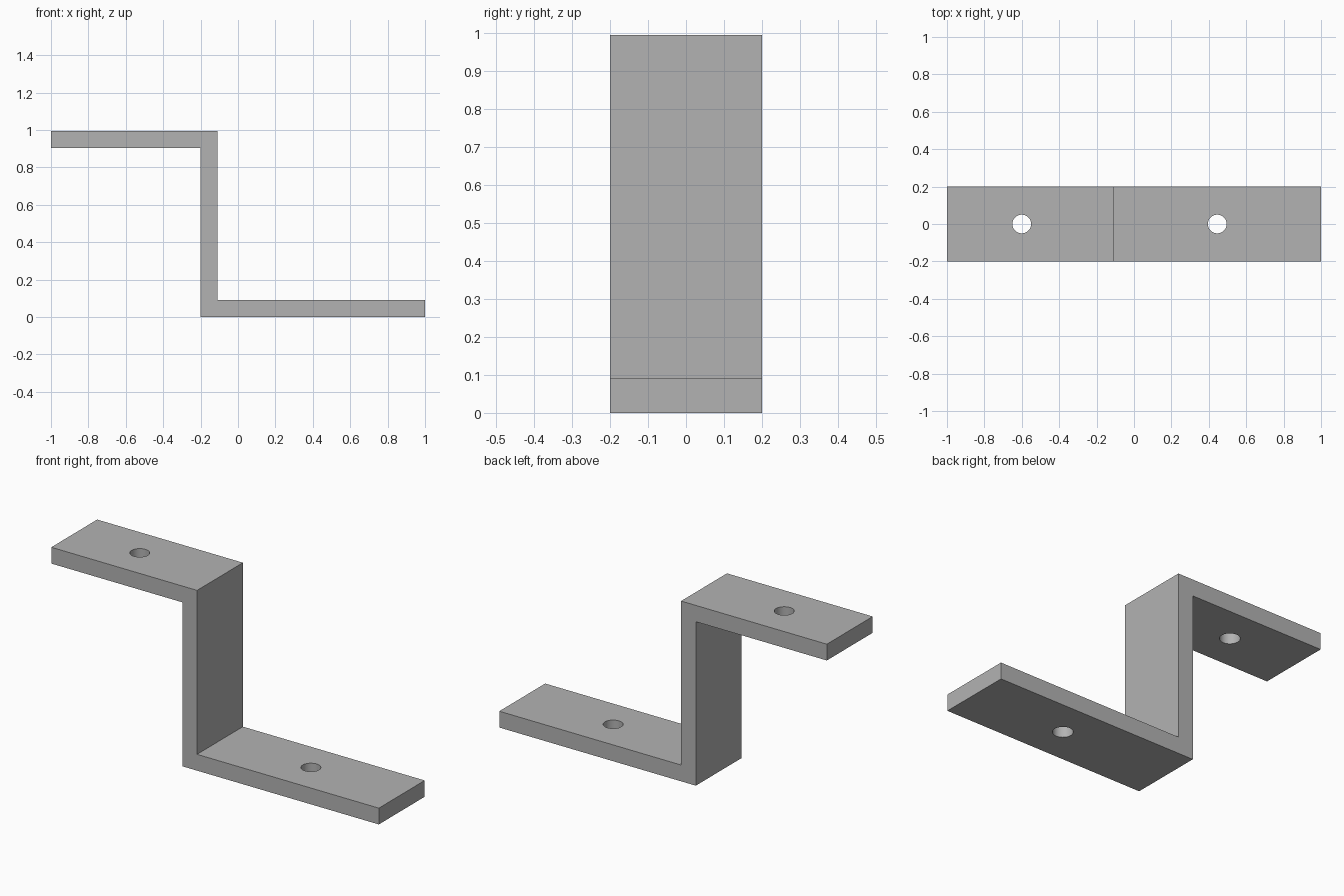
import bpy
import bmesh

if "Cube" in bpy.data.objects:
    bpy.data.objects.remove(bpy.data.objects["Cube"], do_unlink=True)

HEIGHT, THICK, HALF_WIDTH = 0.995, 0.09, 0.2
WEB_LEFT, WEB_RIGHT = -0.2, -0.11
HOLE_RADIUS = 0.05

# Plain grey metal
grey = bpy.data.materials.new("grey_metal")
grey.use_nodes = True
colour = (0.45, 0.45, 0.45, 1)
grey.diffuse_color = colour
grey.node_tree.nodes["Principled BSDF"].inputs["Base Color"].default_value = colour


def finish(name, bm):
    bmesh.ops.recalc_face_normals(bm, faces=bm.faces)
    mesh = bpy.data.meshes.new(name)
    bm.to_mesh(mesh)
    bm.free()
    mesh.materials.append(grey)
    obj = bpy.data.objects.new(name, mesh)
    bpy.context.collection.objects.link(obj)
    return obj


# Stepped bracket: Z profile pushed across its width
profile = [(-1, HEIGHT), (-1, HEIGHT - THICK), (WEB_LEFT, HEIGHT - THICK),
           (WEB_LEFT, 0), (1, 0), (1, THICK), (WEB_RIGHT, THICK),
           (WEB_RIGHT, HEIGHT)]
bm = bmesh.new()
face = bm.faces.new([bm.verts.new((x, -HALF_WIDTH, z)) for x, z in profile])
side = bmesh.ops.extrude_face_region(bm, geom=[face])["geom"]
bmesh.ops.translate(bm, vec=(0, 2 * HALF_WIDTH, 0),
                    verts=[v for v in side if isinstance(v, bmesh.types.BMVert)])
bracket = finish("bracket", bm)

# Screw holes, one through each flange
cutters = []
for name, x, z in (("upper_hole_cutter", -0.6, HEIGHT - THICK / 2),
                   ("lower_hole_cutter", 0.445, THICK / 2)):
    bm = bmesh.new()
    bmesh.ops.create_cone(bm, cap_ends=True, segments=48, radius1=HOLE_RADIUS,
                          radius2=HOLE_RADIUS, depth=THICK * 2)
    bmesh.ops.translate(bm, vec=(x, 0, z), verts=bm.verts)
    cutter = finish(name, bm)
    cutter.hide_render = True
    cutters.append(cutter)
    cut = bracket.modifiers.new(name, "BOOLEAN")
    cut.operation = "DIFFERENCE"
    cut.solver = "EXACT"
    cut.object = cutter

# Apply the cuts, then smooth only the hole walls
bpy.context.view_layer.objects.active = bracket
for obj in bpy.context.selected_objects:
    obj.select_set(False)
bracket.select_set(True)
for cutter in cutters:
    bpy.ops.object.modifier_apply(modifier=cutter.name)
    bpy.data.objects.remove(cutter, do_unlink=True)
bpy.ops.object.shade_smooth_by_angle()
